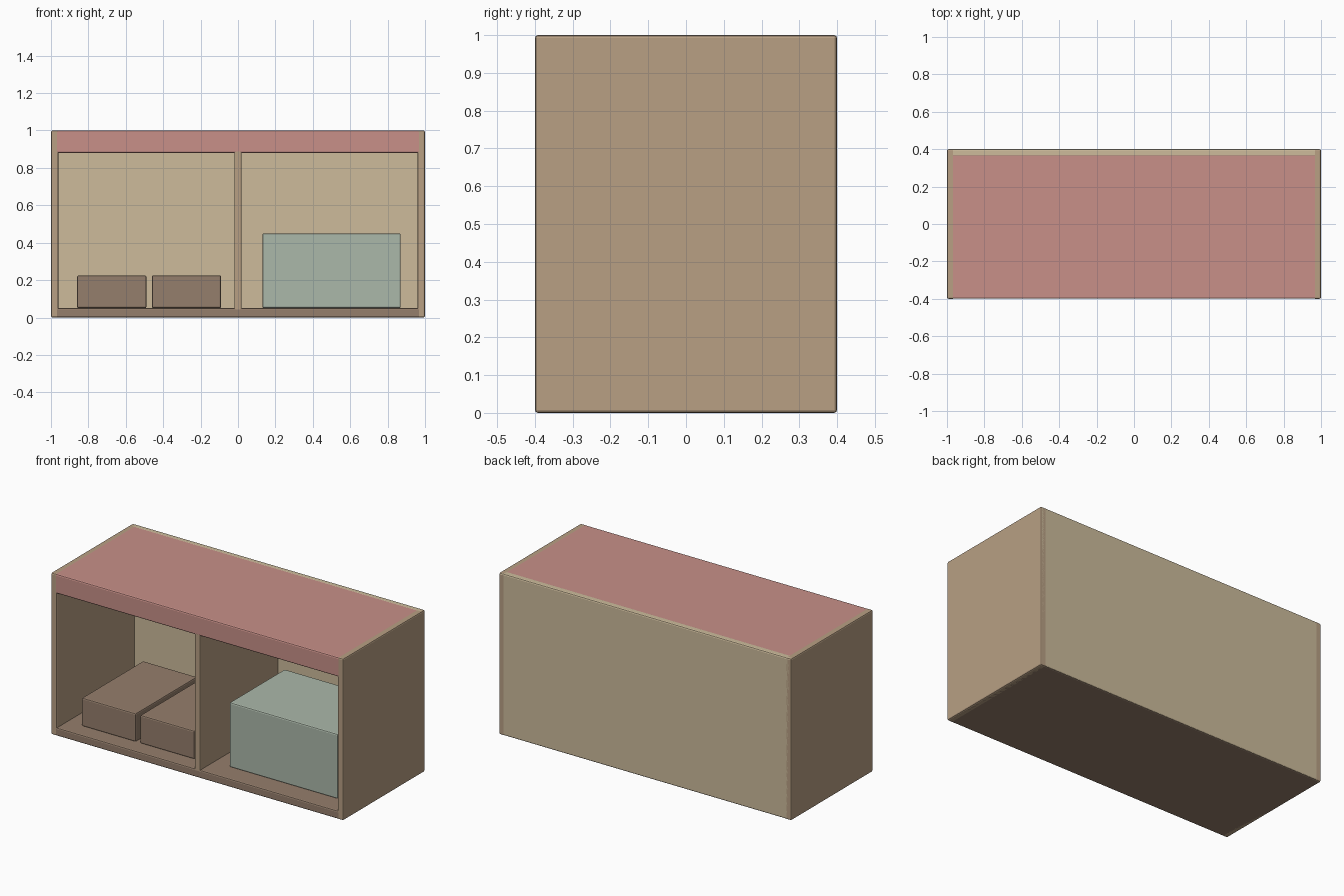
import bpy

if "Cube" in bpy.data.objects:
    bpy.data.objects.remove(bpy.data.objects["Cube"])

def material(name, color):
    m = bpy.data.materials.new(name)
    m.diffuse_color = (*color, 1)
    m.use_nodes = True
    m.node_tree.nodes["Principled BSDF"].inputs["Base Color"].default_value = m.diffuse_color
    return m

PANEL = material("panel_wood", (0.48, 0.35, 0.23))
BACK = material("back_wood", (0.61, 0.50, 0.33))
BASE = material("base_wood", (0.30, 0.21, 0.15))
PINK = material("cushion_fabric", (0.58, 0.28, 0.25))
GREEN = material("bin_fabric", (0.41, 0.48, 0.40))

def box(name, x, y, z, mat, bevel=0.008):
    """Bevelled box spanning the given (min, max) ranges."""
    spans = (x, y, z)
    bpy.ops.mesh.primitive_cube_add(size=1, location=[(a + b) / 2 for a, b in spans])
    o = bpy.context.object
    o.name = name
    o.scale = [b - a for a, b in spans]
    bpy.ops.object.transform_apply(location=False, rotation=False, scale=True)
    mod = o.modifiers.new("soft_edges", "BEVEL")
    mod.width, mod.segments = bevel, 2
    o.data.materials.append(mat)
    return o

# carcass: sides, divider, floor and back (tiny insets keep flush faces from flickering)
for side, name in ((-1, "left_side"), (1, "right_side")):
    box(name, sorted((side * 0.96, side)), (-0.4, 0.4), (0, 1), PANEL)
box("divider", (-0.02, 0.02), (-0.399, 0.399), (0.001, 0.999), PANEL)
box("floor_panel", (-0.999, 0.999), (-0.3995, 0.3985), (0, 0.05), BASE)
box("back_panel", (-0.999, 0.999), (0.36, 0.4), (0.001, 1), BACK)

# seat cushion on top
box("seat_cushion", (-0.999, 0.999), (-0.3995, 0.399), (0.88, 0.9995), PINK)

# stored boxes: two low drawers on the left, one tall bin on the right
for i, cx in enumerate((-0.675, -0.275)):
    box(f"low_box_{i + 1}", (cx - 0.185, cx + 0.185), (-0.3, 0.3), (0.05, 0.225), BASE)
box("tall_bin", (0.13, 0.87), (-0.27, 0.27), (0.05, 0.45), GREEN)
